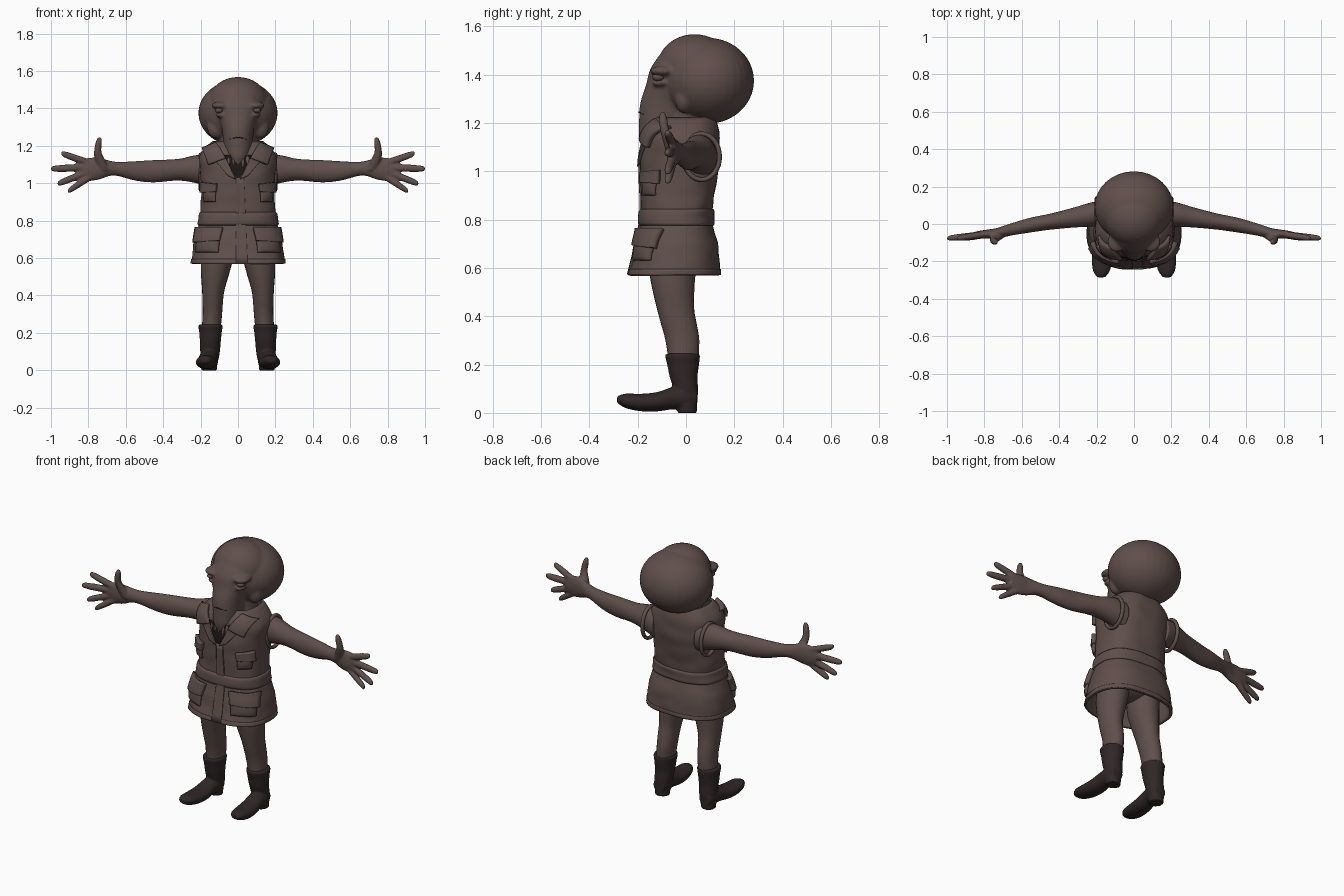
import bpy, bmesh, math
from mathutils import Vector, noise

old = bpy.data.objects.get("Cube")
if old:
    bpy.data.objects.remove(old, do_unlink=True)


def material(name, rgb):
    m = bpy.data.materials.new(name)
    m.use_nodes = True
    m.diffuse_color = (*rgb, 1)
    m.node_tree.nodes["Principled BSDF"].inputs["Base Color"].default_value = (*rgb, 1)
    return m


BROWN = material("dusty brown", (0.115, 0.078, 0.07))
BOOT = material("boot leather", (0.03, 0.02, 0.02))
DARK = material("dark shadow brown", (0.012, 0.008, 0.008))


def smooth_rows(rows, steps=4):
    """Catmull-Rom interpolation of rows of numbers."""
    out = []
    for i in range(len(rows) - 1):
        a, b, c, d = rows[max(i - 1, 0)], rows[i], rows[i + 1], rows[min(i + 2, len(rows) - 1)]
        for k in range(steps):
            t = k / steps
            out.append([q + t / 2 * (r - p + t * (2*p - 5*q + 4*r - s + t * (3*(q - r) + s - p)))
                        for p, q, r, s in zip(a, b, c, d)])
    return out + [list(rows[-1])]


def loft(bm, axis, rows, sides=24):
    """Closed tube; row = position on axis, two centre and two radius values."""
    rings = []
    for pos, c1, c2, r1, r2 in smooth_rows(rows):
        ring = []
        for k in range(sides):
            a = math.tau * k / sides
            p = [c1 + r1 * math.cos(a), c2 + r2 * math.sin(a)]
            p.insert("xyz".index(axis), pos)
            ring.append(bm.verts.new(p))
        rings.append(ring)
    for lo, hi in zip(rings, rings[1:]):
        for k in range(sides):
            n = (k + 1) % sides
            bm.faces.new((lo[k], lo[n], hi[n], hi[k]))
    bm.faces.new(rings[0])
    bm.faces.new(rings[-1])


def ball(bm, centre, radii):
    made = bmesh.ops.create_uvsphere(bm, u_segments=32, v_segments=20, radius=1)["verts"]
    bmesh.ops.scale(bm, vec=radii, verts=made)
    bmesh.ops.translate(bm, vec=centre, verts=made)


def finish(name, bm, mat, voxel=0, relax=0, mirror=False, thick=0, fix=True):
    if fix:
        bmesh.ops.recalc_face_normals(bm, faces=bm.faces)
    me = bpy.data.meshes.new(name)
    bm.to_mesh(me)
    bm.free()
    me.materials.append(mat)
    me.polygons.foreach_set("use_smooth", [True] * len(me.polygons))
    ob = bpy.data.objects.new(name, me)
    bpy.context.collection.objects.link(ob)
    if thick:
        m = ob.modifiers.new("thickness", "SOLIDIFY")
        m.thickness, m.offset = thick, -1
    if voxel:
        m = ob.modifiers.new("fuse", "REMESH")
        m.mode, m.voxel_size, m.use_smooth_shade = "VOXEL", voxel, True
        m = ob.modifiers.new("relax", "SMOOTH")
        m.factor, m.iterations = 0.5, relax
    if mirror:
        ob.modifiers.new("mirror", "MIRROR")
    return ob


# Head: big rounded cranium flowing into a long tapering face
bm = bmesh.new()
ball(bm, (0, 0.09, 1.375), (0.212, 0.192, 0.178))
ball(bm, (0, 0.035, 1.43), (0.16, 0.155, 0.138))
loft(bm, "z", [(1.52, 0, -0.01, 0.08, 0.07), (1.43, 0, -0.05, 0.12, 0.095), (1.36, 0, -0.065, 0.105, 0.1),
               (1.28, 0, -0.085, 0.085, 0.105), (1.2, 0, -0.095, 0.078, 0.1),
               (1.14, 0, -0.115, 0.065, 0.08), (1.09, 0, -0.13, 0.03, 0.05)])
loft(bm, "z", [(1.08, 0, 0.01, 0.12, 0.09), (1.2, 0, 0.02, 0.1, 0.09), (1.3, 0, 0.03, 0.1, 0.09)])
for s in (-1, 1):
    ball(bm, (s * 0.092, -0.095, 1.415), (0.05, 0.055, 0.022))
    ball(bm, (s * 0.085, -0.105, 1.365), (0.036, 0.035, 0.015))
    ball(bm, (s * 0.12, -0.01, 1.3), (0.045, 0.035, 0.06))
finish("head", bm, BROWN, 0.008, 5)

bm = bmesh.new()
ball(bm, (0.1, -0.115, 1.39), (0.022, 0.025, 0.017))
finish("eyes", bm, BROWN, mirror=True)

bm = bmesh.new()
loft(bm, "x", [(-0.045, -0.172, 1.236, 0.006, 0.003), (0, -0.192, 1.245, 0.006, 0.003),
               (0.045, -0.172, 1.236, 0.006, 0.003)], 8)
finish("mouth_line", bm, DARK)

# Jacket: profile of height, half width, front and back
PROFILE = smooth_rows([(0.57, 0.25, -0.238, 0.14), (0.63, 0.243, -0.222, 0.138), (0.7, 0.232, -0.208, 0.132),
                       (0.77, 0.212, -0.192, 0.112), (0.81, 0.2, -0.186, 0.102), (0.86, 0.2, -0.186, 0.112),
                       (0.95, 0.196, -0.188, 0.125), (1.05, 0.2, -0.188, 0.14), (1.13, 0.208, -0.178, 0.14),
                       (1.18, 0.185, -0.162, 0.135), (1.225, 0.135, -0.13, 0.12)], 8)
POWER = 2.5


def section(z):
    for lo, hi in zip(PROFILE, PROFILE[1:]):
        if z <= hi[0]:
            t = max(0, (z - lo[0]) / (hi[0] - lo[0]))
            return [a + (b - a) * t for a, b in zip(lo, hi)][1:]
    return PROFILE[-1][1:]


def jacket_point(angle, z, off):
    """Point on the cloth; angle 0 is the front, growing toward the left side."""
    rx, front, back = section(z)
    s, c = math.sin(angle), -math.cos(angle)
    u = math.copysign(abs(s) ** (2 / POWER), s)
    v = math.copysign(abs(c) ** (2 / POWER), c)
    off += 0.005 * noise.noise(Vector((u * 2, v * 2, z * 14)))
    return Vector((u * (rx + off), (front + back) / 2 + v * ((back - front) / 2 + off), z))


def shell(name, z0, z1, rows, off, thick):
    bm = bmesh.new()
    sides = 72
    rings = [[bm.verts.new(jacket_point(math.tau * k / sides, z0 + (z1 - z0) * j / rows, off(j / rows)))
              for k in range(sides)] for j in range(rows + 1)]
    for lo, hi in zip(rings, rings[1:]):
        for k in range(sides):
            n = (k + 1) % sides
            bm.faces.new((lo[k], lo[n], hi[n], hi[k]))
    finish(name, bm, BROWN, thick=thick)


def patch(name, corners, off, mat=BROWN, bulge=0, mirror=True, n=12):
    """Cloth panel on the jacket front; corners (x, z) run anticlockwise from lower left."""
    bm = bmesh.new()
    bl, br, tr, tl = [Vector(c) for c in corners]
    grid = []
    for j in range(n + 1):
        row = []
        for i in range(n + 1):
            x, z = bl.lerp(br, i / n).lerp(tl.lerp(tr, i / n), j / n)
            s = max(-0.99, min(0.99, x / section(z)[0]))
            angle = math.copysign(math.asin(abs(s) ** (POWER / 2)), s)
            puff = bulge * math.sqrt(math.sin(math.pi * i / n) * math.sin(math.pi * j / n) + 1e-9)
            row.append(bm.verts.new(jacket_point(angle, z, off + puff)))
        grid.append(row)
    for lo, hi in zip(grid, grid[1:]):
        for i in range(n):
            bm.faces.new((lo[i], lo[i + 1], hi[i + 1], hi[i]))
    ob = finish(name, bm, mat, thick=off + 0.004, mirror=mirror, fix=False)
    bpy.context.view_layer.objects.active = ob
    ob.select_set(True)
    bpy.ops.object.shade_smooth_by_angle(angle=math.radians(40))
    ob.select_set(False)


shell("jacket", 0.57, 1.225, 44, lambda t: 0, 0.012)
shell("belt", 0.775, 0.845, 8, lambda t: 0.004 + 0.009 * math.sin(math.pi * t) ** 0.5 if 0 < t < 1 else 0.003, 0.008)
shell("hem_band", 0.571, 0.595, 3, lambda t: 0.004, 0.006)

# Jacket front details
patch("chest_pocket", [(0.115, 0.9), (0.175, 0.9), (0.18, 0.98), (0.11, 0.98)], 0.01, bulge=0.01)
patch("chest_pocket_flap", [(0.11, 0.955), (0.183, 0.95), (0.183, 1.005), (0.105, 0.995)], 0.024)
patch("hip_pocket", [(0.1, 0.63), (0.218, 0.63), (0.212, 0.74), (0.09, 0.74)], 0.01, bulge=0.014)
patch("hip_pocket_flap", [(0.09, 0.695), (0.22, 0.685), (0.208, 0.765), (0.075, 0.765)], 0.026)
patch("front_overlap", [(-0.01, 0.575), (0.05, 0.575), (0.03, 1.03), (-0.01, 1.03)], 0.007, mirror=False)
patch("neck_opening", [(-0.006, 1.02), (0.006, 1.02), (0.075, 1.15), (-0.075, 1.15)], 0.005, DARK, mirror=False)
patch("lapel", [(0.01, 1.02), (0.05, 1.04), (0.15, 1.16), (0.075, 1.16)], 0.012)
patch("collar", [(0.06, 1.135), (0.145, 1.1), (0.172, 1.19), (0.1, 1.222)], 0.024)

# Fur tufts hanging under the chin
bm = bmesh.new()
for x, low in ((-0.05, 1.1), (-0.025, 1.075), (0, 1.05), (0.025, 1.075), (0.05, 1.1)):
    loft(bm, "z", [(low, x, -0.186, 0.003, 0.003), (1.13, x, -0.17, 0.014, 0.014),
                   (1.17, x * 0.9, -0.155, 0.01, 0.01)], 8)
finish("chin_tufts", bm, BROWN)

# Armhole trim around each shoulder
bm = bmesh.new()
rings = [[bm.verts.new((0.198 + 0.012 * math.cos(b), 0.065 + (0.074 + 0.01 * math.sin(b)) * math.cos(a),
                        1.06 + (0.095 + 0.01 * math.sin(b)) * math.sin(a)))
          for b in (math.tau * j / 8 for j in range(8))] for a in (math.tau * i / 32 for i in range(32))]
for i in range(32):
    for j in range(8):
        p, q = rings[i], rings[(i + 1) % 32]
        bm.faces.new((p[j], q[j], q[(j + 1) % 8], p[(j + 1) % 8]))
finish("armhole_trim", bm, BROWN, mirror=True)

# Arms with open hands
bm = bmesh.new()
loft(bm, "x", [(0.14, 0.06, 1.06, 0.07, 0.085), (0.22, 0.052, 1.075, 0.066, 0.076), (0.32, 0.035, 1.072, 0.054, 0.058),
               (0.45, 0.012, 1.064, 0.043, 0.06), (0.55, -0.005, 1.066, 0.04, 0.052),
               (0.64, -0.025, 1.076, 0.034, 0.038), (0.69, -0.038, 1.08, 0.031, 0.042),
               (0.74, -0.05, 1.078, 0.027, 0.058), (0.8, -0.055, 1.074, 0.023, 0.062),
               (0.85, -0.056, 1.074, 0.015, 0.045)])
for x0, z0, x1, z1 in ((0.8, 1.11, 0.945, 1.16), (0.8, 1.085, 1.0, 1.077),
                       (0.8, 1.06, 0.965, 0.997), (0.78, 1.04, 0.91, 0.957)):
    dx, dz = x1 - x0, z1 - z0
    loft(bm, "x", [(x0 + dx * t, -0.055 - 0.022 * t, z0 + dz * t, r, r * 1.12)
                   for t, r in ((0, 0.018), (0.5, 0.018), (0.75, 0.017), (0.93, 0.014), (1, 0.007))], 12)
loft(bm, "z", [(1.07, 0.715, -0.055, 0.03, 0.025), (1.13, 0.74, -0.075, 0.027, 0.022),
               (1.17, 0.75, -0.088, 0.02, 0.019), (1.22, 0.744, -0.095, 0.017, 0.017),
               (1.246, 0.74, -0.097, 0.008, 0.008)], 12)
finish("arms", bm, BROWN, 0.006, 3, mirror=True)

# Legs and hips
bm = bmesh.new()
loft(bm, "z", [(0.2, 0.145, -0.01, 0.05, 0.06), (0.3, 0.137, -0.015, 0.052, 0.07), (0.37, 0.135, -0.03, 0.055, 0.074),
               (0.43, 0.132, -0.043, 0.06, 0.077), (0.52, 0.122, -0.053, 0.076, 0.088),
               (0.6, 0.112, -0.055, 0.085, 0.097), (0.74, 0.1, -0.045, 0.085, 0.1)])
finish("legs", bm, BROWN, mirror=True)
bm = bmesh.new()
ball(bm, (0, -0.045, 0.73), (0.18, 0.12, 0.11))
finish("hips", bm, BROWN)

# Boots: shaft, foot, heel and cuff fused together
bm = bmesh.new()
loft(bm, "z", [(0.03, 0.155, 0.0, 0.045, 0.045), (0.09, 0.15, 0.0, 0.052, 0.05), (0.15, 0.148, -0.01, 0.056, 0.058),
               (0.2, 0.147, -0.012, 0.06, 0.066), (0.235, 0.147, -0.014, 0.065, 0.072),
               (0.245, 0.147, -0.014, 0.06, 0.068)])
loft(bm, "y", [(0.045, 0.155, 0.06, 0.035, 0.035), (0.0, 0.155, 0.065, 0.05, 0.05), (-0.06, 0.16, 0.06, 0.05, 0.046),
               (-0.12, 0.164, 0.046, 0.056, 0.04), (-0.19, 0.17, 0.043, 0.056, 0.036),
               (-0.25, 0.174, 0.05, 0.045, 0.03), (-0.285, 0.176, 0.055, 0.022, 0.014)])
loft(bm, "z", [(0, 0.155, 0.005, 0.042, 0.04), (0.03, 0.155, 0.005, 0.044, 0.042), (0.06, 0.155, 0.005, 0.045, 0.042)])
finish("boots", bm, BOOT, 0.006, 2, mirror=True)
